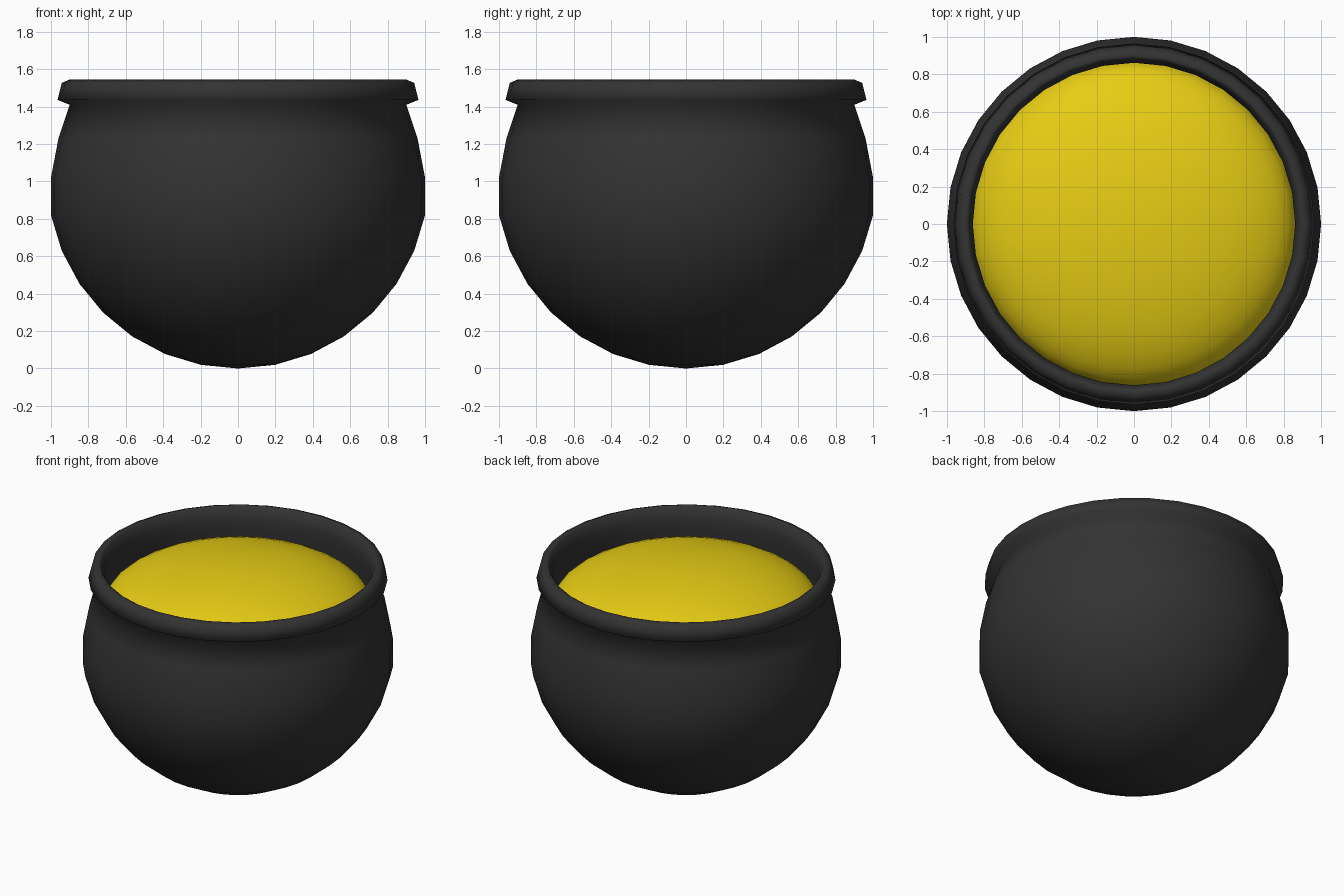
import bpy, bmesh, math

if "Cube" in bpy.data.objects:
    bpy.data.objects.remove(bpy.data.objects["Cube"])

SEG = 32


def material(name, rgb):
    m = bpy.data.materials.new(name)
    m.diffuse_color = (*rgb, 1)
    m.use_nodes = True
    m.node_tree.nodes["Principled BSDF"].inputs["Base Color"].default_value = m.diffuse_color
    return m


def lathe(name, profile, mat):
    """Spin a (radius, z) profile round the z axis, smooth shaded."""
    bm = bmesh.new()
    rings = []
    for r, z in profile:
        if r == 0:
            rings.append([bm.verts.new((0, 0, z))] * SEG)
        else:
            rings.append([bm.verts.new((r * math.cos(2 * math.pi * i / SEG),
                                        r * math.sin(2 * math.pi * i / SEG), z))
                          for i in range(SEG)])
    for a, b in zip(rings, rings[1:]):
        for i in range(SEG):
            j = (i + 1) % SEG
            quad = list(dict.fromkeys((a[i], a[j], b[j], b[i])))
            bm.faces.new(quad).smooth = True
    me = bpy.data.meshes.new(name)
    bm.to_mesh(me)
    bm.free()
    me.materials.append(mat)
    ob = bpy.data.objects.new(name, me)
    bpy.context.collection.objects.link(ob)
    return ob


iron = material("black iron", (0.033, 0.033, 0.033))
gold = material("gold", (0.8, 0.61, 0.007))

# Pot: round bowl, flared rim, inner wall down to the filling
R = 1.02
bowl = [(R * math.sin(k * math.pi / 16), R - R * math.cos(k * math.pi / 16))
        for k in range(8)]
bowl[0] = (0, 0)
upper = [(1.0, 1.02), (0.96, 1.23), (0.90, 1.41)]
rim = [(0.965, 1.436), (0.942, 1.527), (0.90, 1.545), (0.885, 1.535)]
inside = [(0.862, 1.46), (0.865, 1.38), (0.875, 1.2)]
lathe("pot", bowl + upper + rim + inside, iron)

# Filling: shallow domed heap sitting inside the pot
A, B, ZC = 0.87, 0.30, 1.235
dome = [(A * math.cos(k * math.pi / 20), ZC + B * math.sin(k * math.pi / 20))
        for k in range(10)] + [(0, ZC + B)]
lathe("filling", dome, gold)
